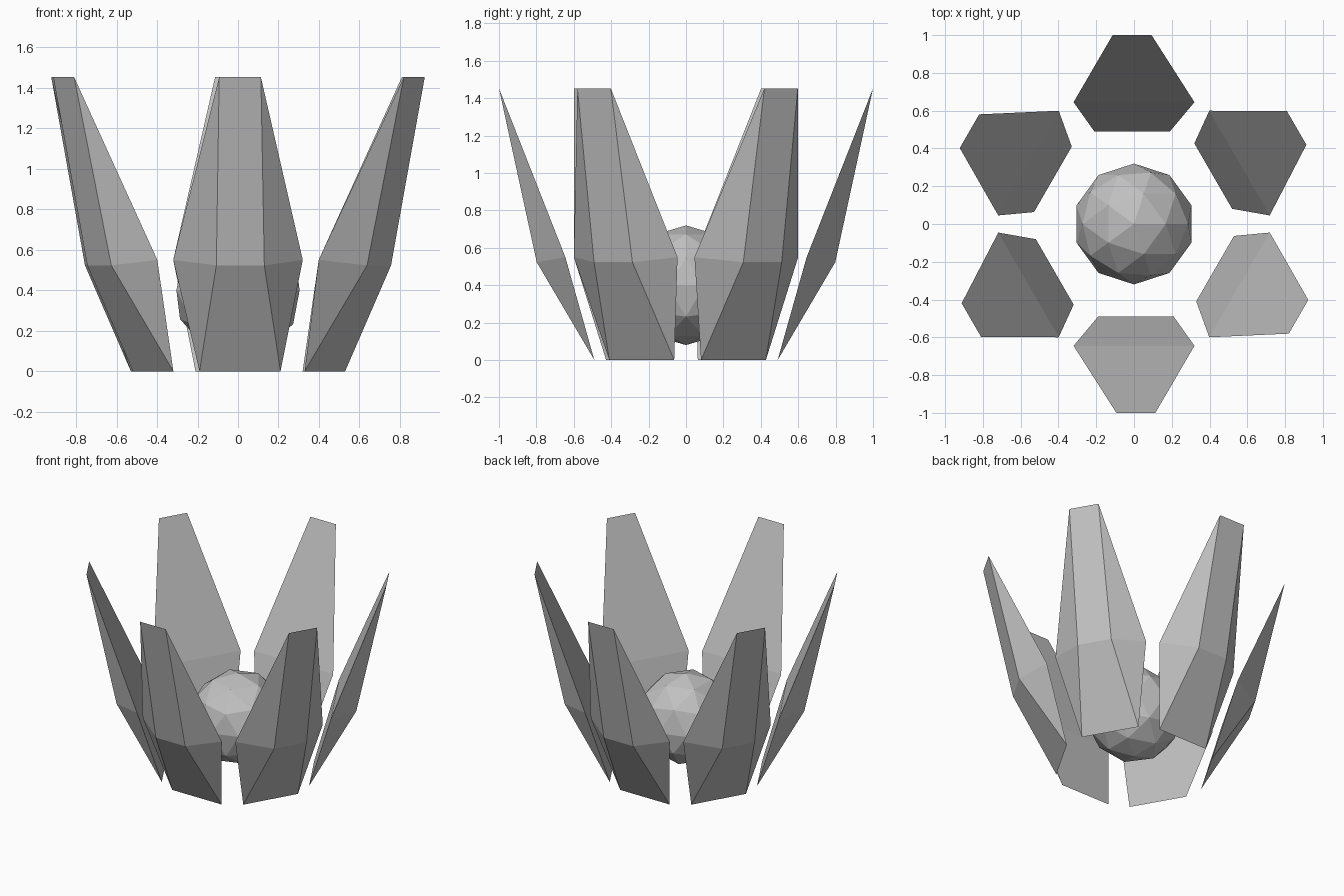
import bpy, bmesh, math
from mathutils import Matrix

if "Cube" in bpy.data.objects:
    bpy.data.objects.remove(bpy.data.objects["Cube"])

grey = bpy.data.materials.new("plain grey")
grey.diffuse_color = (0.53, 0.53, 0.53, 1)
grey.use_nodes = True
grey.node_tree.nodes["Principled BSDF"].inputs["Base Color"].default_value = grey.diffuse_color


def finish(bm, name):
    bmesh.ops.recalc_face_normals(bm, faces=bm.faces)
    mesh = bpy.data.meshes.new(name)
    bm.to_mesh(mesh)
    bm.free()
    mesh.materials.append(grey)
    obj = bpy.data.objects.new(name, mesh)
    bpy.context.collection.objects.link(obj)
    return obj


# One faceted petal on the front, as cross edges: left x, right x, y, z
EDGES = [
    (-0.19, 0.21, -0.49, 0.00),    # foot
    (-0.32, 0.32, -0.645, 0.55),   # widest edge, inner side
    (-0.093, 0.113, -1.0, 1.453),  # tip
    (-0.107, 0.13, -0.798, 0.523), # outer ridge
]


def make_petal(index):
    bm = bmesh.new()
    left = [bm.verts.new((a, y, z)) for a, b, y, z in EDGES]
    right = [bm.verts.new((b, y, z)) for a, b, y, z in EDGES]
    # Inner and outer panels
    for i in range(4):
        j = (i + 1) % 4
        bm.faces.new((left[i], right[i], right[j], left[j]))
    # Slightly folded flanks
    for foot, side, tip, ridge in (left, right):
        bm.faces.new((foot, side, ridge))
        bm.faces.new((side, tip, ridge))
    turn = Matrix.Rotation(math.radians(60 * index), 4, 'Z')
    bmesh.ops.transform(bm, matrix=turn, verts=bm.verts)
    finish(bm, f"petal_{index + 1}")


for k in range(6):
    make_petal(k)

# Faceted ball floating in the middle
bm = bmesh.new()
bmesh.ops.create_icosphere(bm, subdivisions=2, radius=0.32,
                           matrix=Matrix.Translation((0, 0, 0.40)))
finish(bm, "core_ball")
